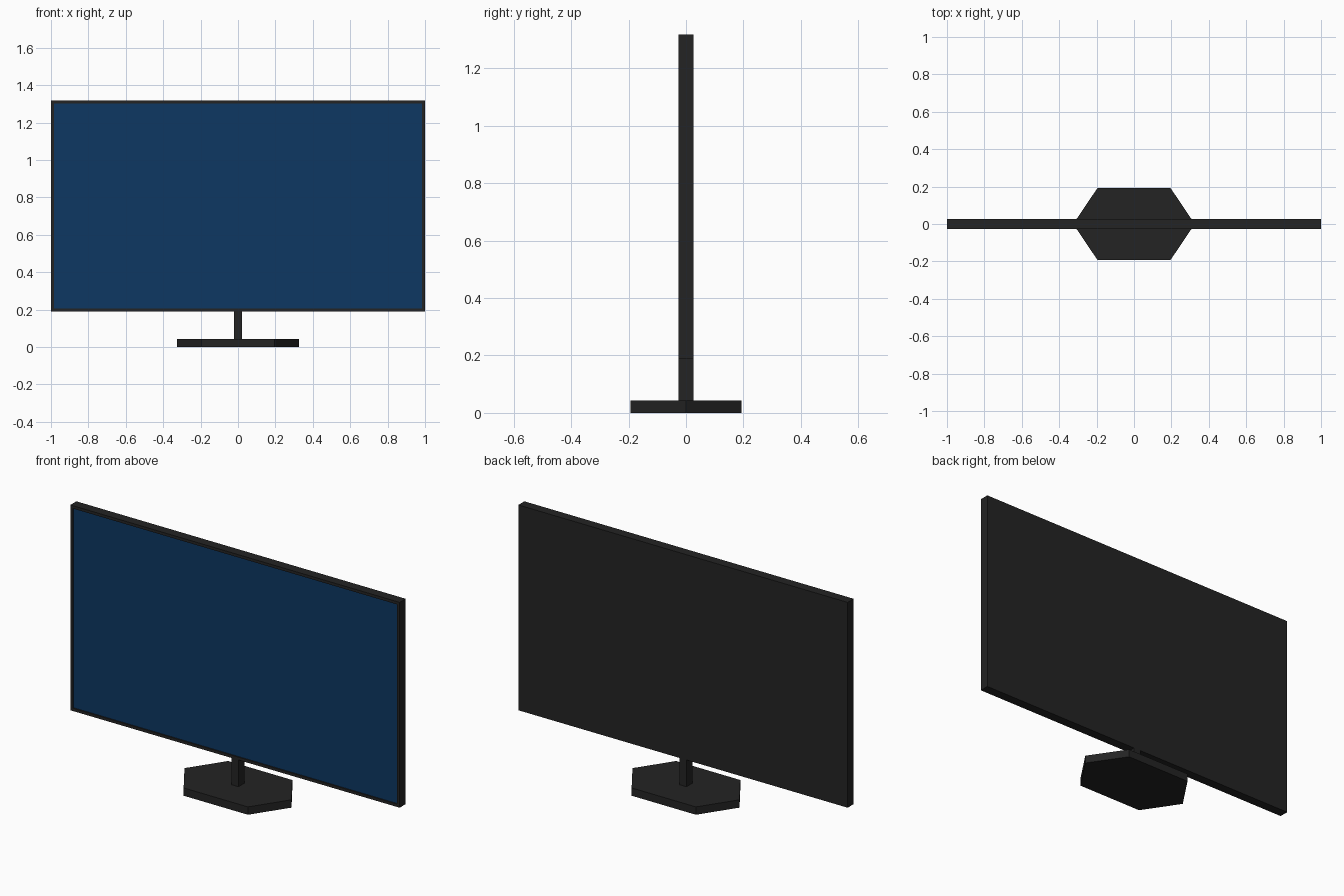
import bpy, bmesh
from mathutils import Vector

if "Cube" in bpy.data.objects:
    bpy.data.objects.remove(bpy.data.objects["Cube"])


def material(name, rgb):
    m = bpy.data.materials.new(name)
    m.diffuse_color = (*rgb, 1.0)
    m.use_nodes = True
    m.node_tree.nodes["Principled BSDF"].inputs["Base Color"].default_value = m.diffuse_color
    return m


black = material("matte black", (0.017, 0.017, 0.017))
blue = material("screen blue", (0.004, 0.038, 0.122))


def finish(name, bm, mats):
    bmesh.ops.recalc_face_normals(bm, faces=bm.faces)
    mesh = bpy.data.meshes.new(name)
    bm.to_mesh(mesh)
    bm.free()
    for m in mats:
        mesh.materials.append(m)
    ob = bpy.data.objects.new(name, mesh)
    bpy.context.collection.objects.link(ob)
    return ob


def box(x, y, z0, z1):
    bm = bmesh.new()
    bmesh.ops.create_cube(bm, size=1)
    for v in bm.verts:
        v.co = Vector((v.co.x * 2 * x, v.co.y * 2 * y, z0 + (v.co.z + 0.5) * (z1 - z0)))
    return bm


# Display panel with a thin bezel and slightly recessed screen
bm = box(1.0, 0.026, 0.19, 1.317)
bm.normal_update()
front = min(bm.faces, key=lambda f: f.calc_center_median().y)
bmesh.ops.inset_region(bm, faces=[front], thickness=0.022)
bmesh.ops.inset_region(bm, faces=[front], thickness=0.0005, depth=-0.006)
front.material_index = 1
finish("display_panel", bm, [black, blue])

# Neck
finish("stand_neck", box(0.021, 0.026, 0.043, 0.19), [black])

# Hexagonal foot
bm = bmesh.new()
outline = [(0.325, 0), (0.195, 0.193), (-0.195, 0.193),
           (-0.325, 0), (-0.195, -0.193), (0.195, -0.193)]
face = bm.faces.new([bm.verts.new((x, y, 0)) for x, y in outline])
ext = bmesh.ops.extrude_face_region(bm, geom=[face], use_keep_orig=True)
bmesh.ops.translate(bm, vec=(0, 0, 0.043),
                    verts=[g for g in ext["geom"] if isinstance(g, bmesh.types.BMVert)])
finish("stand_foot", bm, [black])
